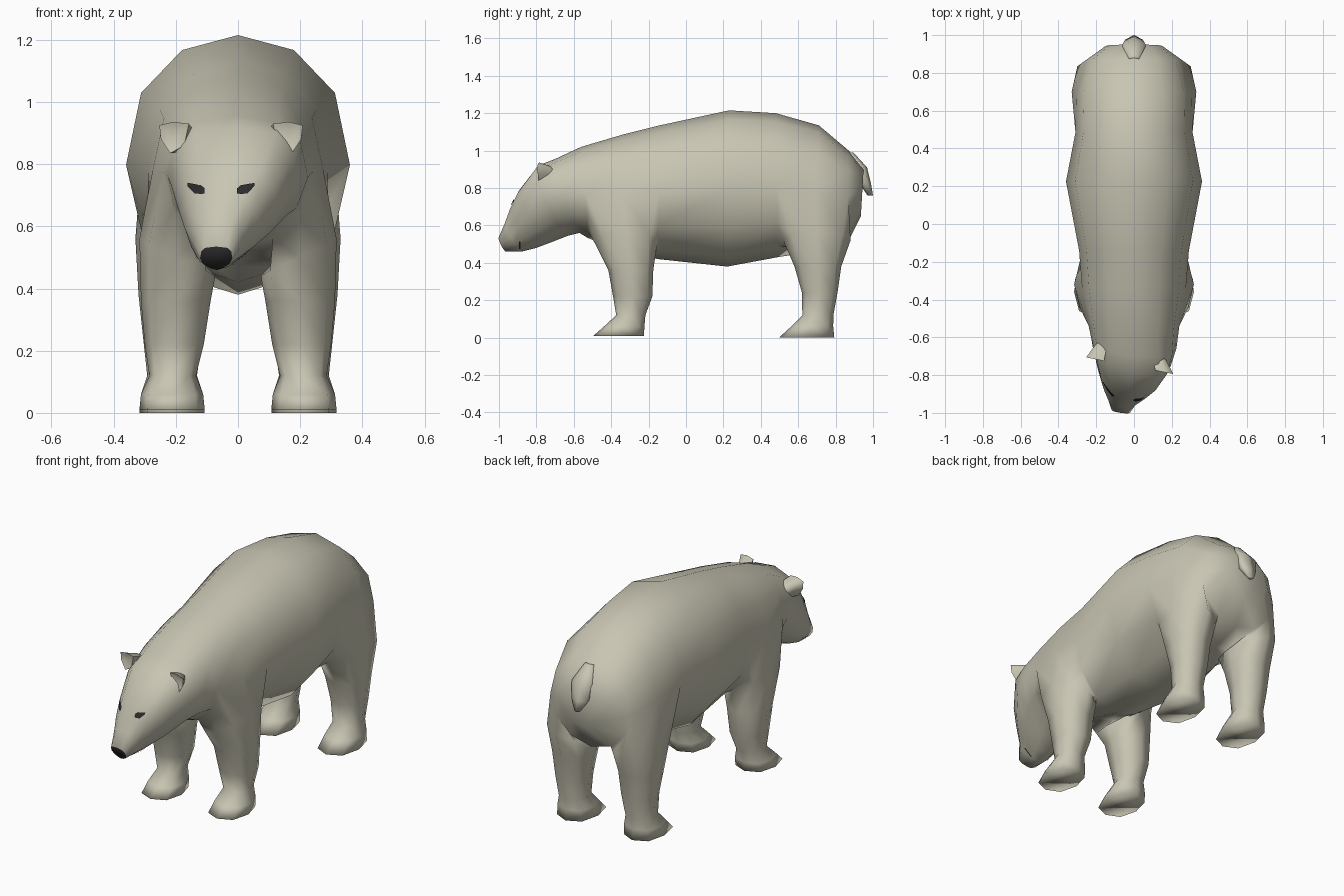
import bpy, bmesh
from math import sin, cos, pi, radians, copysign
from mathutils import Vector
from mathutils.bvhtree import BVHTree

cube = bpy.data.objects.get("Cube")
if cube:
    bpy.data.objects.remove(cube)


def material(name, rgb):
    m = bpy.data.materials.new(name)
    m.use_nodes = True
    m.diffuse_color = (*rgb, 1)
    bsdf = m.node_tree.nodes["Principled BSDF"]
    bsdf.inputs["Base Color"].default_value = (*rgb, 1)
    bsdf.inputs["Roughness"].default_value = 0.9
    return m


FUR = material("cream_fur", (0.58, 0.56, 0.45))
DARK = material("dark_grey", (0.025, 0.025, 0.027))


def finish(bm, name, mats, angle=180, fix_normals=True):
    if fix_normals:
        bmesh.ops.recalc_face_normals(bm, faces=bm.faces)
    me = bpy.data.meshes.new(name)
    bm.to_mesh(me)
    bm.free()
    for m in mats:
        me.materials.append(m)
    ob = bpy.data.objects.new(name, me)
    bpy.context.collection.objects.link(ob)
    bpy.ops.object.select_all(action='DESELECT')
    ob.select_set(True)
    bpy.context.view_layer.objects.active = ob
    bpy.ops.object.shade_smooth_by_angle(angle=radians(angle))


def bridge(bm, a, b, skip=()):
    n = len(a)
    for k in range(n):
        if k not in skip:
            j = (k + 1) % n
            bm.faces.new((a[k], a[j], b[j], b[k]))


# Body cross-sections, nose to rump:
# top y, z, bottom y, z, half width, centre x, turn, brow (below 1: broad top, narrow jaw)
SECTIONS = [
    (-1.00, 0.535, -0.965, 0.46, 0.052, -0.07, 0.15, 0.5),
    (-0.965, 0.62, -0.88, 0.46, 0.08, -0.065, 0.2, 0.8),
    (-0.935, 0.70, -0.80, 0.48, 0.12, -0.05, 0.2, 0.8),
    (-0.89, 0.79, -0.72, 0.51, 0.16, -0.03, 0.2, 0.75),
    (-0.79, 0.92, -0.63, 0.545, 0.205, -0.01, 0.2, 0.65),
    (-0.70, 0.955, -0.57, 0.56, 0.225, 0, 0.1, 0.75),
    (-0.56, 1.02, -0.52, 0.53, 0.24, 0, 0, 0.9),
    (-0.34, 1.085, -0.34, 0.47, 0.275, 0, 0, 1),
    (-0.14, 1.135, -0.15, 0.42, 0.29, 0, 0, 1),
    (0.23, 1.215, 0.22, 0.38, 0.36, 0, 0, 1),
    (0.48, 1.20, 0.49, 0.43, 0.31, 0, 0, 1),
    (0.71, 1.135, 0.68, 0.46, 0.305, 0, 0, 1),
    (0.87, 1.0, 0.865, 0.51, 0.255, 0, 0, 1),
    (0.95, 0.91, 0.935, 0.65, 0.15, 0, 0, 1),
]
SIDES = 12
FRONT_START, REAR_START = 6, 10
LEG_FACES = (6, 7, 10, 11)

# Leg cross-sections, top to sole: z, outward tilt, x, y, x radius, y radius
FRONT_LEG = [
    (0.50, 0.06, 0.195, -0.32, 0.122, 0.165),
    (0.36, 0.0, 0.20, -0.295, 0.112, 0.12),
    (0.22, 0.0, 0.205, -0.285, 0.095, 0.105),
    (0.12, 0.0, 0.21, -0.295, 0.075, 0.078),
    (0.06, 0.0, 0.212, -0.33, 0.10, 0.108),
    (0.01, 0.0, 0.212, -0.36, 0.105, 0.135),
]
REAR_LEG = [
    (0.52, 0.04, 0.21, 0.70, 0.12, 0.18),
    (0.38, 0.0, 0.21, 0.705, 0.11, 0.125),
    (0.24, 0.0, 0.21, 0.715, 0.095, 0.095),
    (0.12, 0.0, 0.212, 0.705, 0.08, 0.083),
    (0.06, 0.0, 0.212, 0.675, 0.10, 0.112),
    (0.0, 0.0, 0.212, 0.645, 0.105, 0.148),
]

# Body and head as one loft, leaving openings for the legs
bm = bmesh.new()
rings = []
for ty, tz, by, bz, hw, cx, turn, brow in SECTIONS:
    ring = []
    for k in range(SIDES):
        a = 2 * pi * k / SIDES
        upper = sin(a) >= 0
        rise = sin(a) ** 0.85 if upper else sin(a)
        t = (rise + 1) / 2
        dx = hw * copysign(abs(cos(a)) ** (brow if upper else 2 - brow), cos(a))
        ring.append(bm.verts.new((cx + dx, by + (ty - by) * t - dx * turn,
                                  bz + (tz - bz) * t)))
    rings.append(ring)
openings = (FRONT_START, FRONT_START + 1, REAR_START, REAR_START + 1)
for i in range(len(rings) - 1):
    bridge(bm, rings[i], rings[i + 1], LEG_FACES if i in openings else ())
nose = bm.faces.new(rings[0])
nose.material_index = 1
bm.faces.new(rings[-1])

# Legs grow out of the openings
for start, sections in ((FRONT_START, FRONT_LEG), (REAR_START, REAR_LEG)):
    f, m, b = rings[start:start + 3]
    for side in (1, -1):
        out, mid, inn = (0, 11, 10) if side > 0 else (6, 7, 8)
        prev = [f[out], m[out], b[out], b[mid], b[inn], m[inn], f[inn], f[mid]]
        for z, tilt, x, y, rx, ry in sections:
            ring = []
            for k in range(8):
                a = pi / 4 * (k - 1)
                r = 1.0 if k % 2 else 1.06
                ring.append(bm.verts.new((side * (x + rx * r * cos(a)),
                                          y + ry * r * sin(a),
                                          z + tilt * cos(a))))
            bridge(bm, prev, ring)
            prev = ring
        bm.faces.new(prev)
bmesh.ops.recalc_face_normals(bm, faces=bm.faces)
surface = BVHTree.FromBMesh(bm)
finish(bm, "body", [FUR, DARK])


def draped_strip(name, rows, direction):
    """Thin plate laid on the body; each row is a pair of ray origins."""
    d = Vector(direction)
    sm = bmesh.new()
    pairs = []
    for row in rows:
        hits = [surface.ray_cast(Vector(p), d)[0] for p in row]
        if None not in hits:
            pairs.append([sm.verts.new(h - d * 0.006) for h in hits])
    for p, q in zip(pairs, pairs[1:]):
        face = sm.faces.new((p[0], p[1], q[1], q[0]))
        face.normal_update()
        if face.normal.dot(d) > 0:
            face.normal_flip()
    finish(sm, name, [DARK], fix_normals=False)


# Eyes: offset from the face line, bottom z, top z
EYE = [(0.052, 0.706, 0.722), (0.064, 0.704, 0.732),
       (0.085, 0.706, 0.736), (0.108, 0.730, 0.740)]
for side, label in ((1, "left"), (-1, "right")):
    rows = [[(-0.055 + side * u, -2, lo), (-0.055 + side * u, -2, hi)]
            for u, lo, hi in EYE]
    draped_strip(label + "_eye", rows, (0, 1, 0))
    # Mouth corner slit
    rows = [[(side * 2, -0.893, z), (side * 2, -0.886, z)]
            for z in (0.475, 0.495, 0.515)]
    draped_strip(label + "_mouth_corner", rows, (-side, 0, 0))

# Ears: cupped rim with a hollow front and a broad root sunk in the head
RIM = [(-0.05, 0.04), (0.0, 0.046), (0.045, 0.035),
       (0.04, -0.01), (0.01, -0.055), (-0.035, -0.03)]
for side, label, centre in ((1, "left", (0.163, -0.795, 0.89)),
                            (-1, "right", (-0.208, -0.725, 0.89))):
    em = bmesh.new()
    c = Vector(centre)
    rim = [em.verts.new(c + Vector((side * u, 0.01 - 0.2 * side * u, v)))
           for u, v in RIM]
    back = [em.verts.new(c + Vector((side * (0.75 * u - 0.025), 0.07, 0.8 * v - 0.01)))
            for u, v in RIM]
    hollow = em.verts.new(c + Vector((0, 0.03, -0.01)))
    root = em.verts.new(c + Vector((-side * 0.05, 0.14, -0.03)))
    bridge(em, rim, back)
    for k, v in enumerate(rim):
        j = (k + 1) % len(rim)
        em.faces.new((v, rim[j], hollow))
        em.faces.new((back[j], back[k], root))
    finish(em, label + "_ear", [FUR], angle=75)

# Tail: short pointed flap; z, y, x radius, y radius
TAIL = [(0.99, 0.875, 0.03, 0.02), (0.91, 0.935, 0.07, 0.033),
        (0.82, 0.96, 0.055, 0.03), (0.76, 0.985, 0.018, 0.015)]
tm = bmesh.new()
prev = None
for z, y, rx, ry in TAIL:
    ring = [tm.verts.new((rx * cos(k * pi / 3 + pi / 6),
                          y + ry * sin(k * pi / 3 + pi / 6), z))
            for k in range(6)]
    if prev:
        bridge(tm, prev, ring)
    else:
        tm.faces.new(ring)
    prev = ring
tm.faces.new(prev)
finish(tm, "tail", [FUR])
